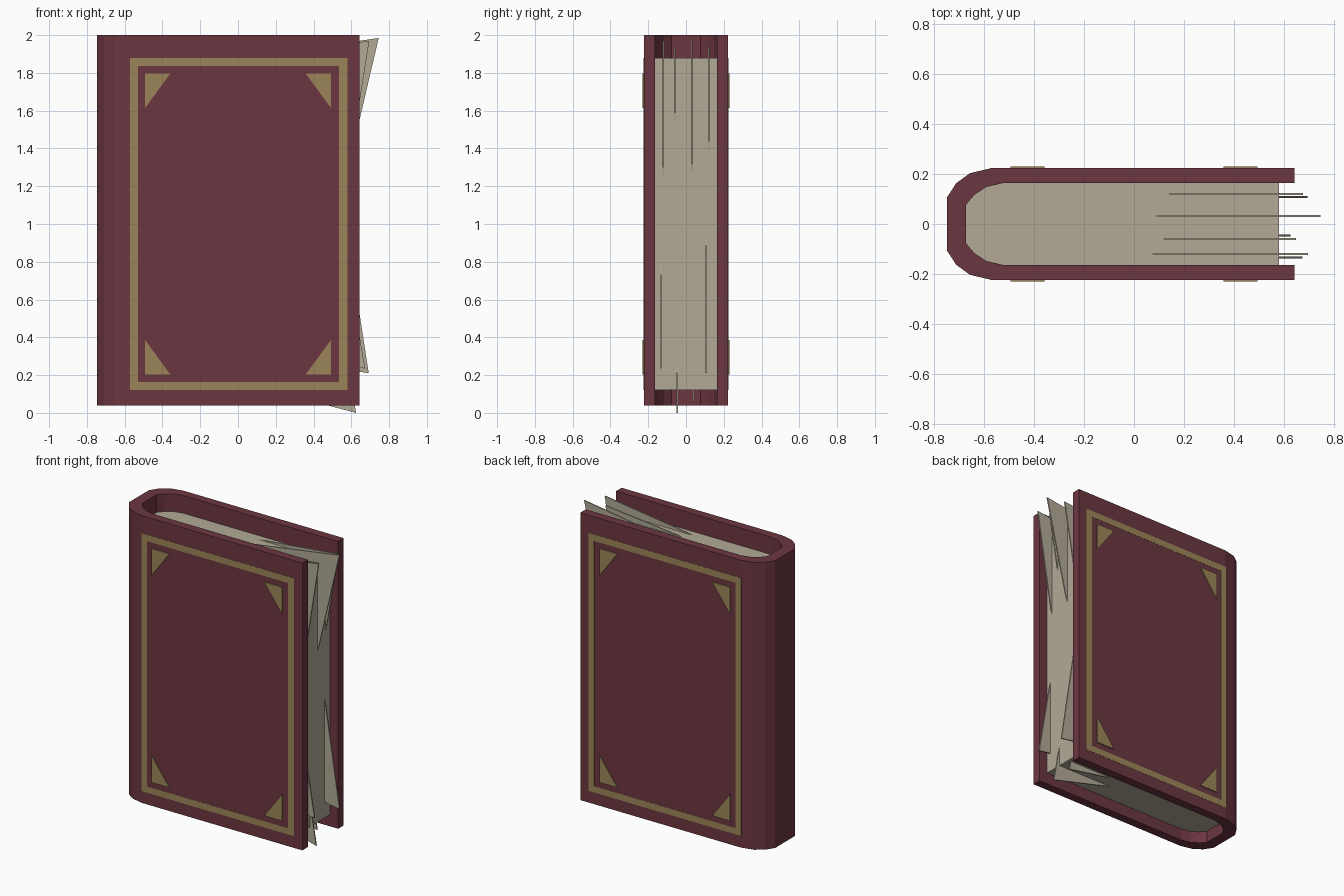
import bpy, bmesh

if "Cube" in bpy.data.objects:
    bpy.data.objects.remove(bpy.data.objects["Cube"])


def material(name, rgb):
    m = bpy.data.materials.new(name)
    m.diffuse_color = (*rgb, 1)
    m.use_nodes = True
    m.node_tree.nodes["Principled BSDF"].inputs["Base Color"].default_value = m.diffuse_color
    return m


RED = material("cover_red", (0.15, 0.037, 0.053))
GOLD = material("trim_gold", (0.33, 0.235, 0.098))
PAPER = material("paper", (0.445, 0.402, 0.31))


def prism(name, loops, axis, lo, hi, mat):
    """Extrude flat outlines along an axis ('z': points are x,y; 'y': points are x,z)."""
    bm = bmesh.new()
    for pts in loops:
        place = (lambda p: (p[0], p[1], lo)) if axis == 'z' else (lambda p: (p[0], lo, p[1]))
        face = bm.faces.new([bm.verts.new(place(p)) for p in pts])
        ext = bmesh.ops.extrude_face_region(bm, geom=[face])
        shift = (0, 0, hi - lo) if axis == 'z' else (0, hi - lo, 0)
        bmesh.ops.translate(bm, vec=shift, verts=[v for v in ext["geom"] if isinstance(v, bmesh.types.BMVert)])
    bmesh.ops.recalc_face_normals(bm, faces=bm.faces)
    me = bpy.data.meshes.new(name)
    bm.to_mesh(me)
    bm.free()
    me.materials.append(mat)
    ob = bpy.data.objects.new(name, me)
    bpy.context.collection.objects.link(ob)
    return ob


def mirrored(half):
    return half + [(x, -y) for x, y in reversed(half)]


# cover: U-shaped section with a faceted spine
outer = mirrored([(0.642, 0.223), (-0.57, 0.223), (-0.655, 0.203), (-0.71, 0.163), (-0.747, 0.106)])
inner = [(0.642, 0.163), (-0.525, 0.163), (-0.59, 0.148), (-0.638, 0.116), (-0.67, 0.078)]
prism("cover", [outer + list(reversed(mirrored(inner)))], 'z', 0.04, 2.0, RED)

# page block fills the inside of the cover
prism("page_block", [mirrored([(0.58, 0.163)] + inner[1:])], 'z', 0.12, 1.88, PAPER)

# gilt frame and corner pieces on both boards
X0, X1, Z0, Z1 = -0.573, 0.58, 0.12, 1.88
W = 0.044
bars = [[(X0, Z0), (X1, Z0), (X1 - W, Z0 + W), (X0 + W, Z0 + W)],
        [(X1, Z0), (X1, Z1), (X1 - W, Z1 - W), (X1 - W, Z0 + W)],
        [(X1, Z1), (X0, Z1), (X0 + W, Z1 - W), (X1 - W, Z1 - W)],
        [(X0, Z1), (X0, Z0), (X0 + W, Z0 + W), (X0 + W, Z1 - W)]]
corners = [[(sx * 0.493, 1 + sz * 0.797), (sx * 0.358, 1 + sz * 0.797), (sx * 0.493, 1 + sz * 0.613)]
           for sx in (-1, 1) for sz in (-1, 1)]
for side, s in (("front", -1), ("back", 1)):
    prism(side + "_frame", bars, 'y', s * 0.215, s * 0.2242, GOLD)
    prism(side + "_corners", corners, 'y', s * 0.215, s * 0.23, GOLD)

# loose page corners: y position, then tip, top/bottom edge end, fore edge end
loose = [(-0.120, (0.695, 1.97), (0.03, 1.88), (0.58, 1.25)),
         (-0.060, (0.647, 1.94), (0.06, 1.88), (0.58, 1.54)),
         (0.031, (0.745, 1.985), (0.05, 1.88), (0.58, 1.28)),
         (0.120, (0.675, 1.94), (0.08, 1.88), (0.58, 1.39)),
         (0.108, (0.692, 0.21), (0.57, 0.23), (0.58, 0.94)),
         (-0.133, (0.673, 0.235), (0.57, 0.25), (0.58, 0.78)),
         (-0.046, (0.625, 0.0), (0.15, 0.125), (0.575, 0.29)),
         (0.042, (0.57, 0.06), (0.2, 0.125), (0.555, 0.14))]
for i, (y, *tri) in enumerate(loose):
    prism(f"loose_page_{i + 1}", [tri], 'y', y - 0.004, y + 0.004, PAPER)
